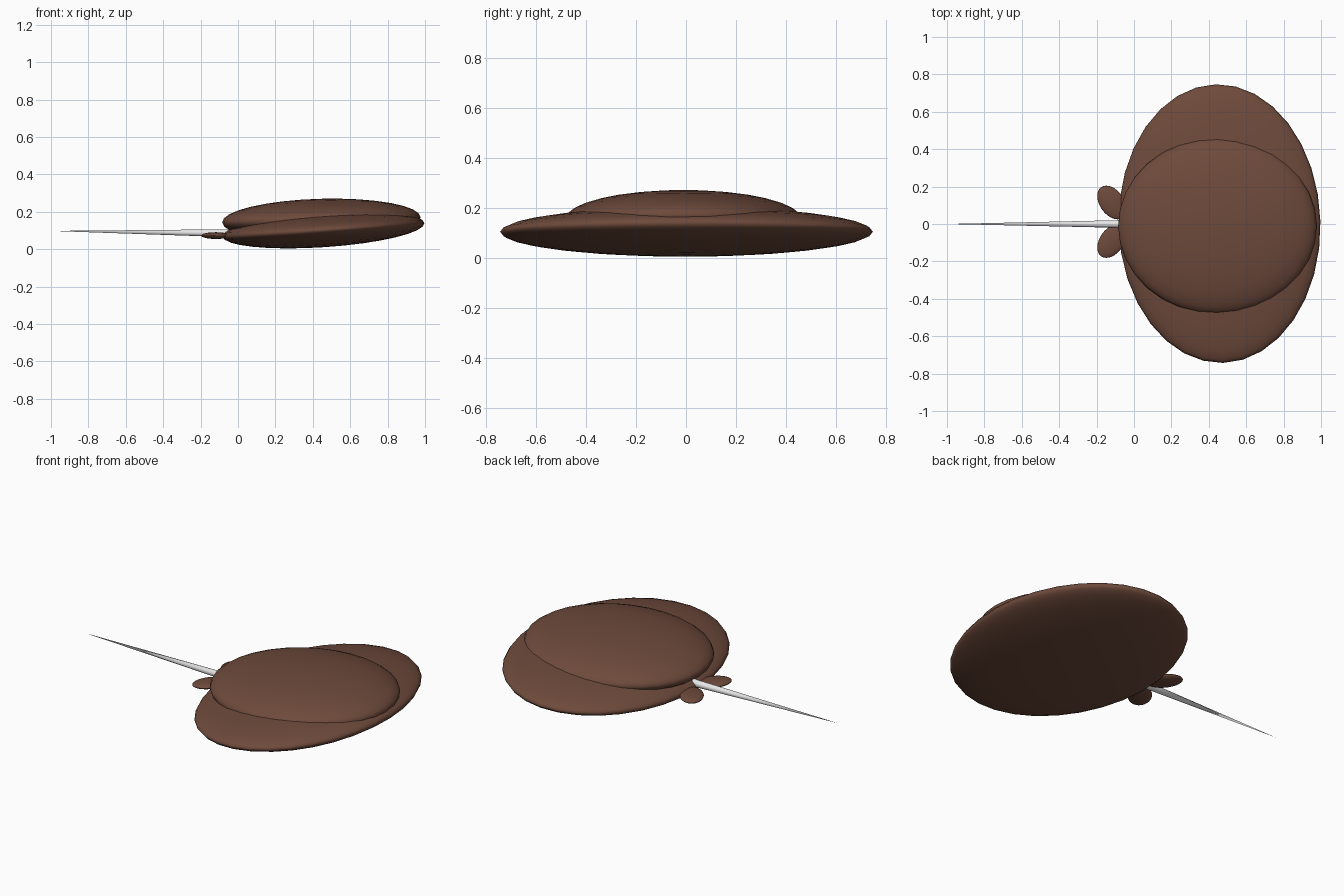
import bpy
from math import radians
from mathutils import Vector

if "Cube" in bpy.data.objects:
    bpy.data.objects.remove(bpy.data.objects["Cube"])


def material(name, rgb):
    m = bpy.data.materials.new(name)
    m.diffuse_color = (*rgb, 1)
    m.use_nodes = True
    m.node_tree.nodes["Principled BSDF"].inputs["Base Color"].default_value = m.diffuse_color
    return m


brown = material("brown skin", (0.155, 0.068, 0.044))
pale = material("pale grey", (0.8, 0.8, 0.8))


def finish(name, mat):
    ob = bpy.context.object
    ob.name = name
    ob.data.materials.append(mat)
    bpy.ops.object.shade_smooth_by_angle(angle=radians(40))
    return ob


def ellipsoid(name, centre, radii, rot=(0, 0, 0)):
    bpy.ops.mesh.primitive_uv_sphere_add(segments=32, ring_count=16, location=centre,
                                         rotation=[radians(a) for a in rot])
    bpy.context.object.scale = radii
    return finish(name, brown)


# Wide flat wing disc, nose tipped up slightly
ellipsoid("wing_disc", (0.457, 0.002, 0.104), (0.541, 0.745, 0.093), (0, -3.8, 1.5))

# Raised back on top of the disc
ellipsoid("back_hump", (0.446, -0.01, 0.157), (0.531, 0.47, 0.113), (0, -1.5, 0))

# Pair of small rear fins
for side, name in ((1, "left_rear_fin"), (-1, "right_rear_fin")):
    ellipsoid(name, (-0.118, 0.012 + side * 0.103, 0.073), (0.1, 0.065, 0.018),
              (0, 0, side * 125))

# Tapering tail spine, buried in the body at its base
base, tip = Vector((0.0, 0.0, 0.085)), Vector((-1.0, 0.0, 0.098))
axis = tip - base
bpy.ops.mesh.primitive_cone_add(vertices=16, radius1=0.022, radius2=0, depth=axis.length,
                                location=(base + tip) / 2,
                                rotation=axis.to_track_quat('Z', 'Y').to_euler())
finish("tail", pale)
